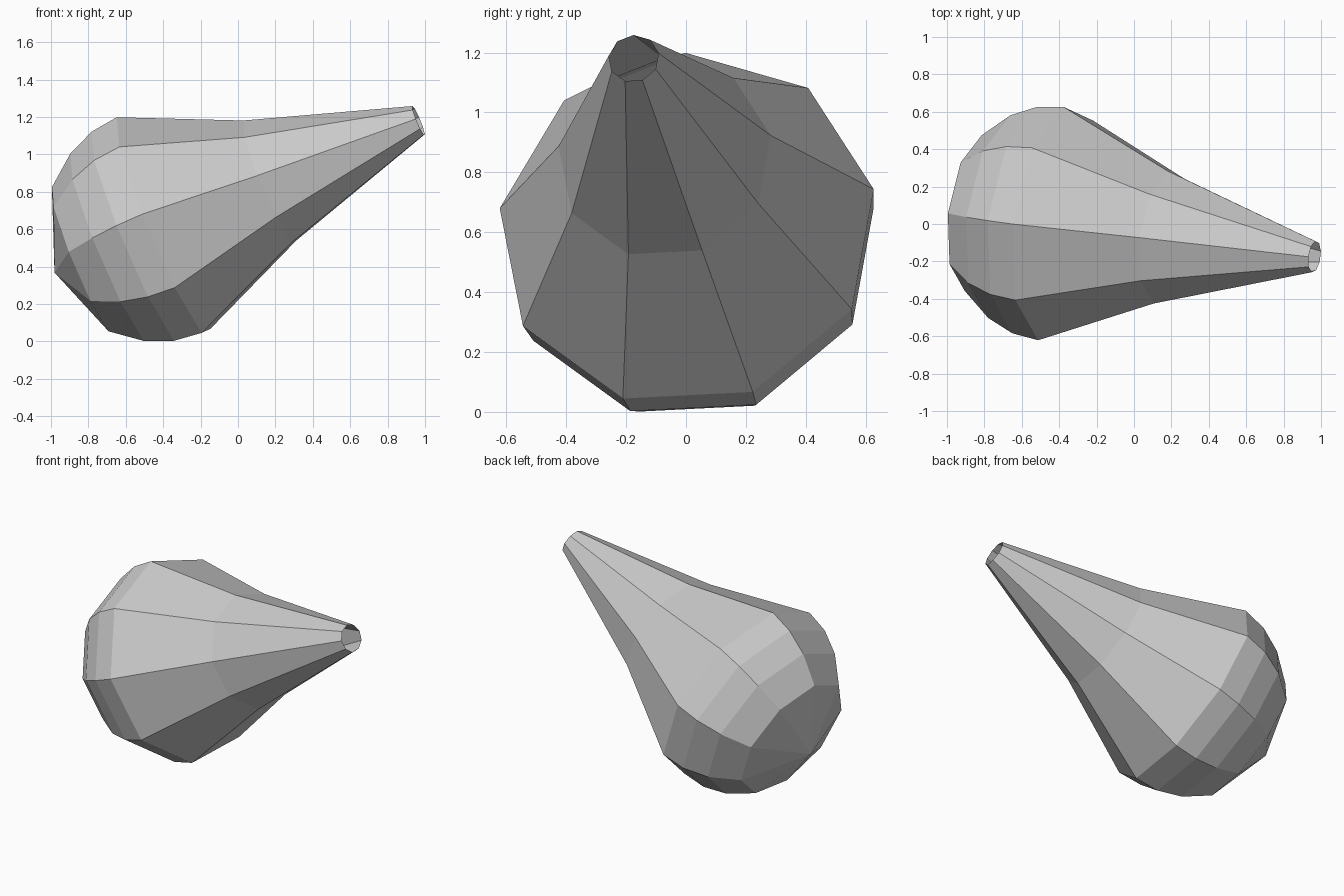
import bpy
import bmesh
from math import cos, sin, tau
from mathutils import Vector

if "Cube" in bpy.data.objects:
    bpy.data.objects.remove(bpy.data.objects["Cube"])

SIDES = 9
CENTRE = Vector((-0.402, 0.003, 0.61))             # middle of the widest ring
AXIS = Vector((0.916, -0.119, 0.382)).normalized()  # from round end to open tip

# Profile: (distance along axis from the widest ring, radius)
PROFILE = [(-0.468, 0.426), (-0.307, 0.554), (-0.154, 0.619),
           (0.0, 0.638), (0.621, 0.362), (1.492, 0.085)]
POLE = -0.632

# Cross-section directions, the first pointing at the top edge
up = Vector((-0.388, -0.005, 0.925))
up = (up - AXIS * up.dot(AXIS)).normalized()
side = AXIS.cross(up)
spokes = [up * cos(tau * i / SIDES) + side * sin(tau * i / SIDES) for i in range(SIDES)]

bm = bmesh.new()
rings = [[bm.verts.new(CENTRE + AXIS * d + s * r) for s in spokes] for d, r in PROFILE]
pole = bm.verts.new(CENTRE + AXIS * POLE)

for i in range(SIDES):
    j = (i + 1) % SIDES
    # Pointed fan closing the round end
    bm.faces.new((pole, rings[0][j], rings[0][i]))
    # Bulb and tapering neck, left open at the tip
    for a, b in zip(rings, rings[1:]):
        bm.faces.new((a[i], a[j], b[j], b[i]))

mesh = bpy.data.meshes.new("tapered_bulb")
bm.to_mesh(mesh)
bm.free()
bpy.context.collection.objects.link(bpy.data.objects.new("tapered_bulb", mesh))
